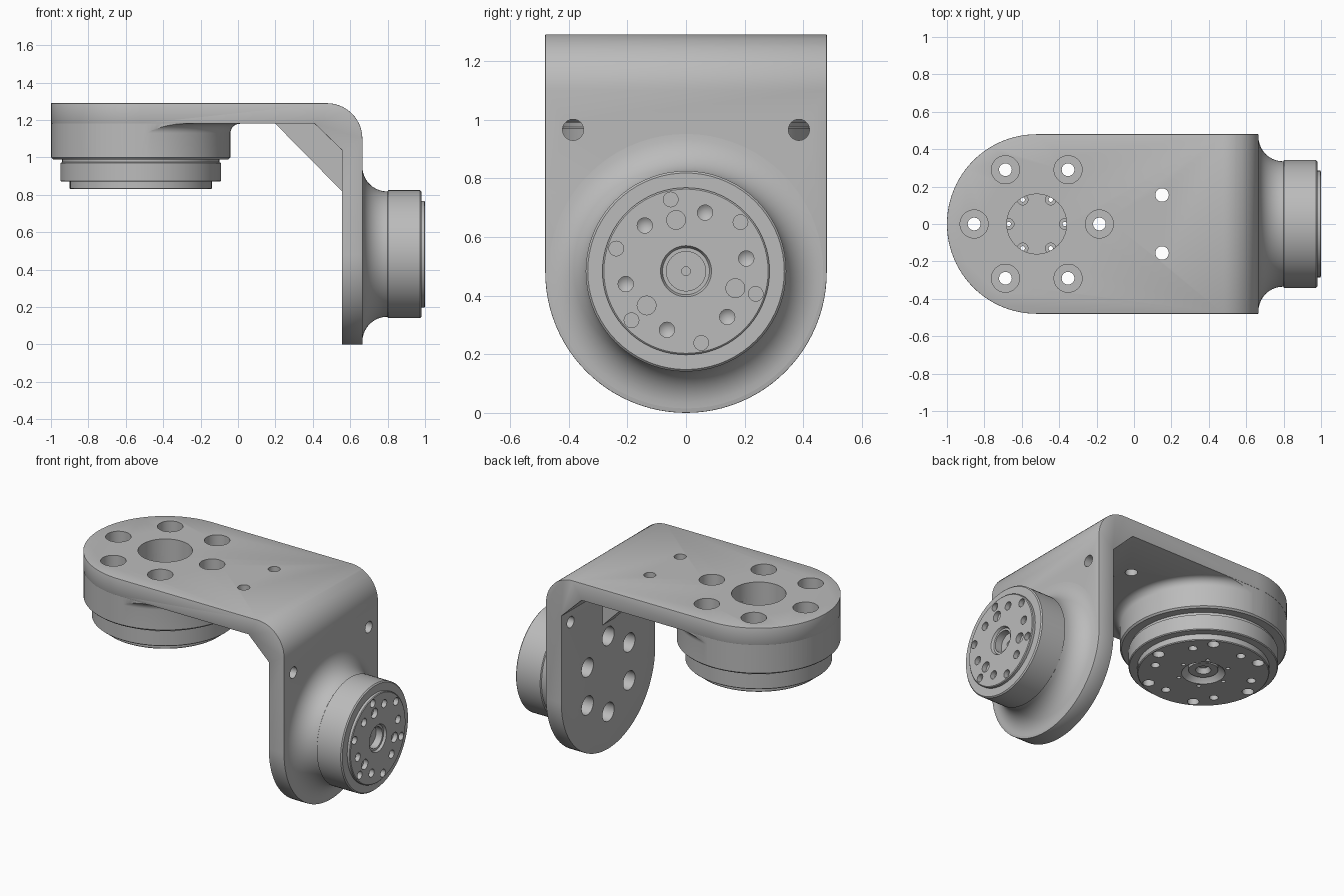
import bpy, bmesh
from math import sin, cos, pi, radians
from mathutils import Matrix, Vector

if "Cube" in bpy.data.objects:
    bpy.data.objects.remove(bpy.data.objects["Cube"], do_unlink=True)

grey = bpy.data.materials.new("machined_grey")
grey.use_nodes = True
grey.diffuse_color = (0.5, 0.5, 0.5, 1)
grey.node_tree.nodes["Principled BSDF"].inputs["Base Color"].default_value = (0.5, 0.5, 0.5, 1)

TOP = Matrix.Translation((-0.52, 0, 0))
SIDE = Matrix.Translation((0, 0, 0.483)) @ Matrix.Rotation(pi / 2, 4, 'Y')


def arc(cx, cy, r, start, end, n=10):
    angles = [radians(start + (end - start) * i / n) for i in range(n + 1)]
    return [(cx + r * cos(a), cy + r * sin(a)) for a in angles]


def finish(name, bm):
    bmesh.ops.remove_doubles(bm, verts=bm.verts, dist=1e-5)
    bmesh.ops.recalc_face_normals(bm, faces=bm.faces)
    mesh = bpy.data.meshes.new(name)
    bm.to_mesh(mesh)
    bm.free()
    mesh.materials.append(grey)
    obj = bpy.data.objects.new(name, mesh)
    bpy.context.collection.objects.link(obj)
    return obj


def prism(name, outline, place, low, high):
    """Extrude a 2D outline; place maps (a, b, depth) to 3D."""
    bm = bmesh.new()
    face = bm.faces.new([bm.verts.new(place(a, b, low)) for a, b in outline])
    new = bmesh.ops.extrude_face_region(bm, geom=[face])["geom"]
    shift = Vector(place(0, 0, high)) - Vector(place(0, 0, low))
    bmesh.ops.translate(bm, vec=shift, verts=[v for v in new if isinstance(v, bmesh.types.BMVert)])
    return finish(name, bm)


def lathe_into(bm, profile, matrix, steps):
    """Revolve (radius, height) points that start and end on the axis."""
    verts = [bm.verts.new((r, 0, h)) for r, h in profile]
    edges = [bm.edges.new(pair) for pair in zip(verts, verts[1:])]
    new_verts = set(bm.verts)
    old = set(lathe_into.old)
    bmesh.ops.spin(bm, geom=verts + edges, cent=(0, 0, 0), axis=(0, 0, 1), angle=2 * pi, steps=steps)
    fresh = [v for v in bm.verts if v not in old]
    bmesh.ops.transform(bm, matrix=matrix, verts=fresh)
    lathe_into.old = list(bm.verts)


def lathe(name, profile, matrix, spots=((0, 0),), steps=72):
    """One revolved solid, or a set of them placed at several spots."""
    bm = bmesh.new()
    lathe_into.old = []
    for u, v in spots:
        lathe_into(bm, profile, matrix @ Matrix.Translation((u, v, 0)), steps)
    return finish(name, bm)


def boolean(targets, tool, operation):
    tool.hide_render = True
    for obj in targets:
        mod = obj.modifiers.new("cut", 'BOOLEAN')
        mod.operation, mod.solver, mod.object = operation, 'EXACT', tool
        apply(obj, mod)
    bpy.data.objects.remove(tool, do_unlink=True)


def apply(obj, mod):
    bpy.context.view_layer.objects.active = obj
    bpy.ops.object.modifier_apply(modifier=mod.name)


def ring(radius, start, count=6):
    return arc(0, 0, radius, start, start + 360 - 360 / count, count - 1)


def drill(targets, profile, matrix, spots, steps=24):
    boolean(targets, lathe("cutter", profile, matrix, spots, steps), 'DIFFERENCE')


def stadium(r):
    outline = arc(-0.52, 0, r, 90, 270, 48) + [(1.2, -r), (1.2, r)]
    return prism("cutter", outline, lambda a, b, c: (a, b, c), -0.2, 1.6)


# Bent bracket with rounded ends
profile = [(-1.1, 1.18), (0.41, 1.18), (0.555, 1.04), (0.555, -0.1), (0.665, -0.1)]
profile += arc(0.475, 1.1, 0.19, 0, 90, 14) + [(-1.1, 1.29)]
bracket = prism("bracket", profile, lambda a, b, c: (a, c, b), -0.6, 0.6)
boolean([bracket], stadium(0.48), 'INTERSECT')
lower_end = arc(0, 0.48, 0.48, 180, 360, 48) + [(0.48, 1.6), (-0.48, 1.6)]
boolean([bracket], prism("cutter", lower_end, lambda a, b, c: (c, a, b), -1.3, 1.3), 'INTERSECT')
bevel = bracket.modifiers.new("soft_edges", 'BEVEL')
bevel.width, bevel.segments = 0.012, 2
bevel.limit_method, bevel.angle_limit = 'ANGLE', radians(50)
apply(bracket, bevel)

# Corner rib
rib = prism("corner_rib", [(0.2, 1.19), (0.2, 1.18), (0.555, 0.82), (0.57, 0.82), (0.57, 1.19)],
            lambda a, b, c: (a, c, b), -0.06, 0.06)

# Upper drive housing, blended into the plate
housing_profile = [(0, 1.2), (0.53, 1.2)] + arc(0.53, 1.13, 0.05, 90, 180)
housing_profile += [(0.48, 1.0), (0.47, 0.99), (0, 0.99)]
housing = lathe("upper_housing", housing_profile, TOP, steps=96)
boolean([housing], stadium(0.4785), 'INTERSECT')

# Upper drive output
upper_output = lathe("upper_output", [
    (0, 1.0), (0.42, 1.0), (0.42, 0.975), (0.43, 0.97), (0.43, 0.875), (0.425, 0.87),
    (0.38, 0.87), (0.38, 0.835), (0.375, 0.83), (0.125, 0.83), (0.115, 0.845),
    (0.085, 0.87), (0.085, 0.85), (0.045, 0.85), (0.03, 0.88), (0, 0.88)], TOP)

# Side drive with flared base and output disc
side_drive = lathe("side_drive", [(0, 0.62), (0.468, 0.62)] + arc(0.468, 0.798, 0.133, 270, 180) + [
    (0.342, 0.803), (0.342, 0.973), (0.335, 0.98), (0.285, 0.98), (0.285, 0.996), (0.28, 1.0),
    (0.087, 1.0), (0.08, 0.985), (0.067, 0.985), (0.067, 0.94), (0.015, 0.94), (0.015, 0.9),
    (0, 0.9)], SIDE)

# Upper drive bores: counterbored through holes, centre well, fine holes
upper = [bracket, housing, upper_output]
drill(upper, [(0, 1.4), (0.075, 1.4), (0.075, 1.06), (0.034, 1.06), (0.034, 0.7), (0, 0.7)],
      TOP, ring(0.335, 0), 32)
drill([bracket, housing], [(0, 1.4), (0.16, 1.4), (0.16, 1.05), (0, 1.05)], TOP, [(0, 0)], 48)
drill([housing, upper_output], [(0, 1.1), (0.028, 1.1), (0.028, 0.92), (0.012, 0.92), (0.012, 0.7), (0, 0.7)],
      TOP, ring(0.15, 0))
drill([upper_output], [(0, 0.88), (0.026, 0.86), (0.026, 0.7), (0, 0.7)], TOP, ring(0.29, 38))

# Side drive bores: rear bolt wells and output face holes
drill([bracket, side_drive], [(0, 0.4), (0.06, 0.4), (0.06, 0.76), (0, 0.76)], SIDE, ring(0.245, 0), 32)
drill([side_drive], [(0, 1.1), (0.026, 1.1), (0.026, 0.97), (0, 0.95)], SIDE, ring(0.21, 42))
drill([side_drive], [(0, 1.1), (0.025, 1.1), (0.025, 0.97), (0, 0.97)], SIDE, ring(0.25, 12))
drill([side_drive], [(0, 1.1), (0.032, 1.1), (0.032, 0.97), (0, 0.97)], SIDE, ring(0.178, 71, 3))

# Small mounting holes in both plates
small = [(0, 0.3), (0.036, 0.3), (0.036, -0.3), (0, -0.3)]
drill([bracket], small, Matrix.Translation((0.15, 0, 1.2)), [(0, 0.155), (0, -0.155)])
drill([bracket], small, Matrix.Translation((0.6, 0, 0.965)) @ Matrix.Rotation(pi / 2, 4, 'Y'),
      [(0, 0.385), (0, -0.385)])

# Smooth round surfaces, keep machined edges sharp
for obj in (bracket, rib, housing, upper_output, side_drive):
    bpy.ops.object.select_all(action='DESELECT')
    obj.select_set(True)
    bpy.context.view_layer.objects.active = obj
    bpy.ops.object.shade_smooth_by_angle(angle=radians(32))
